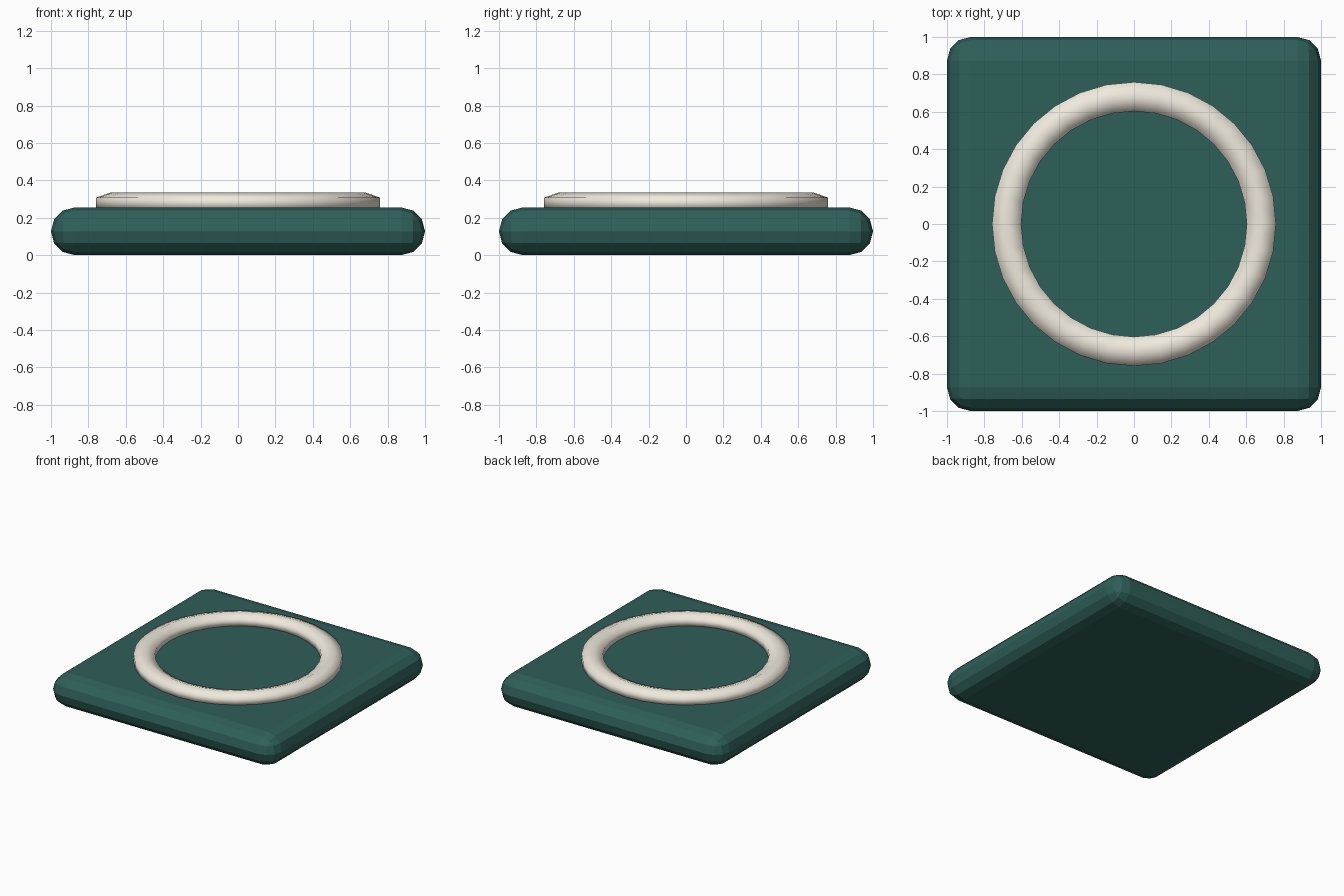
import bpy, bmesh, math

if "Cube" in bpy.data.objects:
    bpy.data.objects.remove(bpy.data.objects["Cube"])


def material(name, color):
    m = bpy.data.materials.new(name)
    m.diffuse_color = color
    m.use_nodes = True
    m.node_tree.nodes["Principled BSDF"].inputs["Base Color"].default_value = m.diffuse_color
    return m


def finish(name, bm, mat, smooth):
    bmesh.ops.recalc_face_normals(bm, faces=bm.faces[:])
    for f in bm.faces:
        f.smooth = smooth
    me = bpy.data.meshes.new(name)
    bm.to_mesh(me)
    bm.free()
    me.materials.append(mat)
    ob = bpy.data.objects.new(name, me)
    bpy.context.collection.objects.link(ob)
    return ob


green = material("dark_green", (0.028, 0.115, 0.1, 1))
cream = material("cream", (0.87, 0.82, 0.72, 1))

# Square base slab with fully rounded, faceted edges
H = 0.255
bm = bmesh.new()
bmesh.ops.create_cube(bm, size=1)
for v in bm.verts:
    v.co = (v.co.x * 2, v.co.y * 2, (v.co.z + 0.5) * H)
slab = finish("base_slab", bm, green, False)
bev = slab.modifiers.new("rounded_edges", "BEVEL")
bev.width = H / 2 - 0.0005
bev.segments = 3

# Raised ring: flattened six-sided section swept around z, 32 steps
R, r, rz, zc, steps = 0.681, 0.09, 0.055, 0.28, 32
bm = bmesh.new()
rings = []
for i in range(steps):
    a = 2 * math.pi * i / steps
    row = []
    for k in range(6):
        t = math.radians(30 + 60 * k)
        d = R + r * math.cos(t)
        row.append(bm.verts.new((d * math.cos(a), d * math.sin(a), zc + rz * math.sin(t))))
    rings.append(row)
for i in range(steps):
    p, q = rings[i], rings[(i + 1) % steps]
    for k in range(6):
        n = (k + 1) % 6
        bm.faces.new((p[k], q[k], q[n], p[n]))
finish("raised_ring", bm, cream, True)
